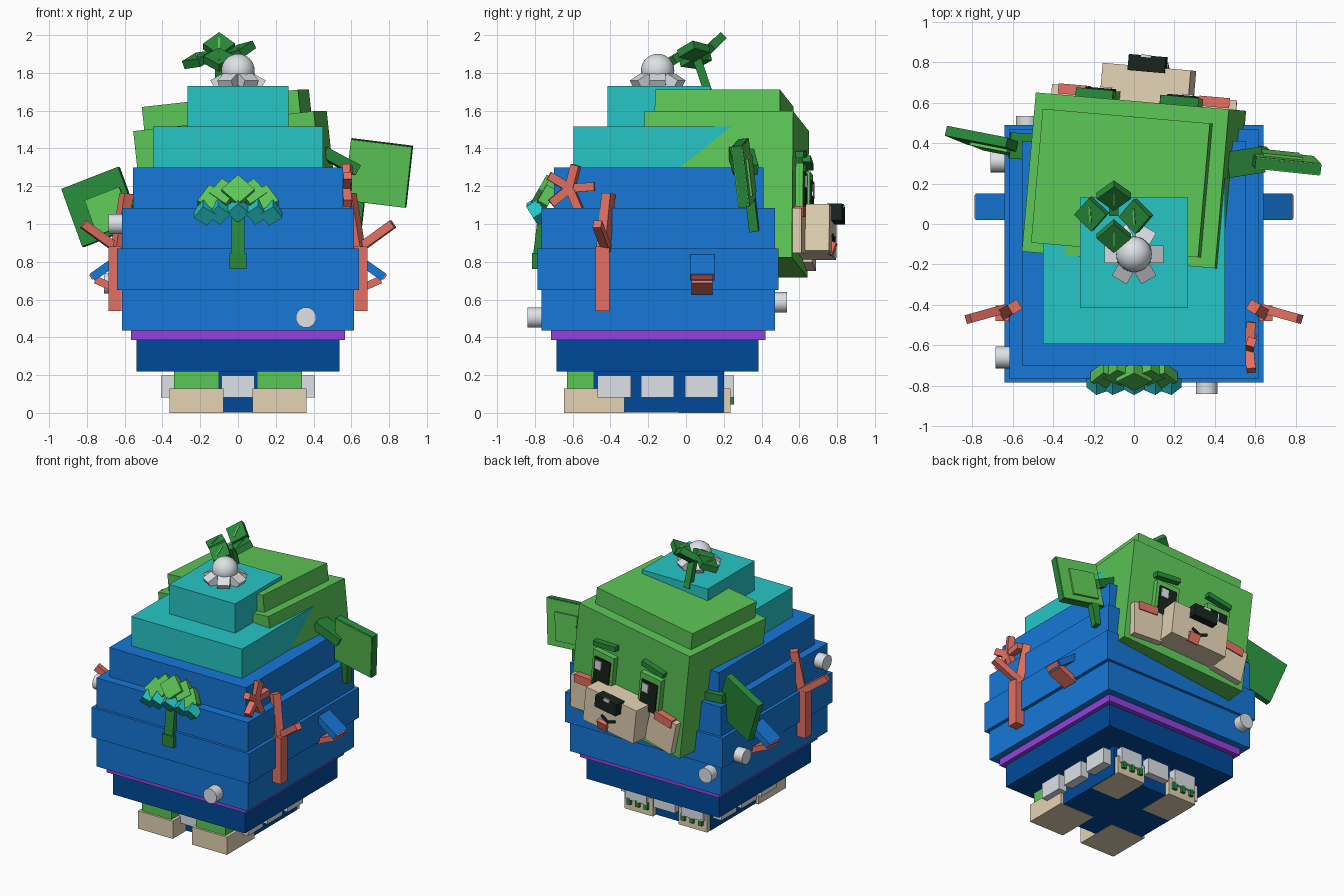
import bpy, math
from mathutils import Matrix, Vector, Euler

if "Cube" in bpy.data.objects:
    bpy.data.objects.remove(bpy.data.objects["Cube"])

R = math.radians


def srgb(r, g, b):
    f = lambda c: (c / 255 / 12.92) if c < 11 else ((c / 255 + 0.055) / 1.055) ** 2.4
    return (f(r), f(g), f(b), 1)


MATS = {}
for name, rgb in {
    "leaf_green": (92, 198, 86), "dark_green": (40, 138, 58), "teal": (38, 198, 198),
    "blue": (22, 120, 216), "navy": (0, 74, 154), "purple": (148, 66, 224),
    "coral": (228, 112, 98), "sand": (228, 211, 180), "pale_grey": (226, 231, 236),
    "black": (24, 36, 28)}.items():
    MATS[name] = bpy.data.materials.new(name)
    MATS[name].diffuse_color = srgb(*rgb)


def finish(name, mat, matrix):
    ob = bpy.context.object
    ob.name = name
    ob.matrix_world = matrix
    ob.data.materials.append(MATS[mat])
    return ob


def turn(c, rot):
    return Matrix.Translation(c) @ Euler([R(a) for a in rot]).to_matrix().to_4x4()


def box(name, mat, c, s, rot=(0, 0, 0), frame=Matrix()):
    """Box of size s at c, turned by rot degrees, inside a parent frame."""
    bpy.ops.mesh.primitive_cube_add(size=1)
    return finish(name, mat, frame @ turn(c, rot) @ Matrix.Diagonal((*s, 1)))


def span(name, mat, x, y, z):
    """Box from coordinate ranges."""
    return box(name, mat, [sum(r) / 2 for r in (x, y, z)], [r[1] - r[0] for r in (x, y, z)])


def bar(name, mat, a, b, w, d):
    """Square bar from point a to b."""
    a, b = Vector(a), Vector(b)
    v = b - a
    bpy.ops.mesh.primitive_cube_add(size=1)
    m = Matrix.Translation((a + b) / 2) @ v.to_track_quat('Z', 'Y').to_matrix().to_4x4()
    return finish(name, mat, m @ Matrix.Diagonal((w, d, v.length, 1)))


def barnacle(c, rot):
    bpy.ops.mesh.primitive_cylinder_add(vertices=24, radius=0.054, depth=0.08)
    finish("barnacle", "pale_grey", turn(c, rot))
    bpy.ops.object.shade_smooth_by_angle()


# Stepped shell: half width, y range, z range
for name, mat, hx, y0, y1, z0, z1 in (
        ("shell_base", "navy", 0.537, -0.685, 0.385, 0.22, 0.385),
        ("shell_band", "purple", 0.567, -0.715, 0.42, 0.385, 0.435),
        ("shell_step_1", "blue", 0.615, -0.765, 0.47, 0.435, 0.65),
        ("shell_step_2", "blue", 0.64, -0.785, 0.49, 0.65, 0.87),
        ("shell_step_3", "blue", 0.615, -0.765, 0.47, 0.87, 1.085),
        ("shell_step_4", "blue", 0.555, -0.70, 0.41, 1.085, 1.30),
        ("shell_step_5", "teal", 0.45, -0.595, 0.31, 1.30, 1.515),
        ("shell_step_6", "teal", 0.268, -0.415, 0.13, 1.515, 1.73)):
    span(name, mat, (-hx, hx), (y0, y1), (z0, z1))

# Underside, legs, feet and claws
span("belly", "navy", (-0.34, 0.34), (-0.49, 0.20), (0.002, 0.22))
for s in (-1, 1):
    cx = 0.22 * s
    span("front_leg", "leaf_green", (cx - 0.12, cx + 0.12), (-0.63, -0.48), (0.1, 0.23))
    span("front_foot", "sand", (cx - 0.142, cx + 0.142), (-0.645, -0.325), (0, 0.13))
    span("back_foot", "sand", (cx - 0.115, cx + 0.115), (-0.04, 0.235), (0, 0.13))
    for k in (-1, 0, 1):
        box("claw", "dark_green", (cx + 0.07 * k, 0.24, 0.07), (0.03, 0.03, 0.05))
    for y in (-0.38, -0.152, 0.082):
        box("skirt_plate", "pale_grey", (0.37 * s, y, 0.14), (0.075, 0.175, 0.115))
box("skirt_plate", "pale_grey", (0, -0.52, 0.14), (0.175, 0.075, 0.115))
for x in (-0.23, 0, 0.23):
    box("skirt_plate", "pale_grey", (x, 0.22, 0.14), (0.175, 0.07, 0.115))

# Head, turned and tilted on the shell
H = Matrix.Translation((0, 0.212, 1.157)) @ Euler((0, R(-6.3), R(-5))).to_matrix().to_4x4()


def hbox(name, mat, c, s, rot=(0, 0, 0)):
    return box(name, mat, c, s, rot, H)


hbox("head", "leaf_green", (0, 0, 0), (0.965, 0.79, 0.78))
hbox("head_cap", "leaf_green", (-0.01, -0.015, 0.45), (0.835, 0.665, 0.125))
hbox("snout", "sand", (0.005, 0.475, -0.2), (0.44, 0.19, 0.25))
hbox("nose", "black", (0.005, 0.585, -0.105), (0.185, 0.08, 0.09))
hbox("nose_shine", "pale_grey", (0.0, 0.622, -0.065), (0.05, 0.012, 0.02))
hbox("tongue", "coral", (0.05, 0.57, -0.295), (0.08, 0.03, 0.07), (-20, 0, 0))
for s in (-1, 1):
    hbox("eye_frame", "leaf_green", (0.205 * s, 0.41, 0), (0.18, 0.05, 0.27))
    hbox("eye", "black", (0.205 * s, 0.43, -0.015), (0.135, 0.03, 0.215))
    hbox("eye_shine", "pale_grey", (0.205 * s + 0.03, 0.446, 0.04), (0.055, 0.012, 0.065))
    hbox("brow", "dark_green", (0.21 * s, 0.415, 0.19), (0.19, 0.045, 0.035), (0, 8 * s, 0))
    hbox("cheek", "sand", (0.335 * s, 0.405, -0.23), (0.23, 0.075, 0.24), (0, 6 * s, 0))
    hbox("blush", "coral", (0.35 * s, 0.425, -0.13), (0.15, 0.05, 0.06), (0, 6 * s, 0))
    hbox("mouth", "black", (0.01 + 0.028 * s, 0.573, -0.24), (0.07, 0.014, 0.018), (0, -25 * s, 0))

# Ears: dark core slab with lighter panels, joined by a stalk
for s, c, rot, root in ((1, (0.745, 0.305, 1.27), (6, 7, -6), (0.45, 0.29, 1.38)),
                        (-1, (-0.725, 0.41, 1.09), (-4, -21, -11), (-0.47, 0.38, 1.12))):
    F = turn(c, rot)
    box("ear", "dark_green", (0, 0, 0), (0.328, 0.05, 0.328), frame=F)
    if s > 0:
        box("ear_panel", "leaf_green", (0, 0, 0), (0.322, 0.06, 0.322), frame=F)
        box("ear_inner", "leaf_green", (-0.02, 0.02, -0.02), (0.2, 0.045, 0.2), frame=F)
    else:
        box("ear_inner", "leaf_green", (0.035, -0.02, -0.04), (0.2, 0.04, 0.2), frame=F)
    bar("ear_stalk", "dark_green", root, F @ Vector((-0.12 * s, 0, 0)), 0.13, 0.06)
    box("ear_lobe", "dark_green", (-0.09 * s, 0.01, -0.24), (0.06, 0.05, 0.17), frame=F)

# Pearl with a ring of petals on top
bpy.ops.mesh.primitive_uv_sphere_add(segments=32, ring_count=16, radius=0.088)
finish("pearl", "pale_grey", Matrix.Translation((0, -0.15, 1.813)))
bpy.ops.object.shade_smooth()
for k in range(6):
    F = Matrix.Translation((0, -0.15, 1.755)) @ Matrix.Rotation(R(60 * k), 4, 'Z')
    box("petal", "pale_grey", (0.1, 0, 0), (0.075, 0.085, 0.055), (0, 30, 0), F)

# Sprout
bar("sprout_stem", "dark_green", (-0.1, 0.12, 1.69), (-0.1, 0.06, 1.87), 0.045, 0.045)
for c, tilt in (((-0.21, 0.05, 1.87), (12, -20, 0)), ((-0.1, 0.14, 1.94), (45, 0, 0)),
                ((0.01, 0.04, 1.915), (10, -25, 0)), ((-0.1, -0.06, 1.87), (32, 0, 0))):
    F = turn(c, tilt)
    box("sprout_leaf", "dark_green", (0, 0, 0), (0.12, 0.12, 0.045), (0, 0, 45), F)
    box("leaf_vein", "leaf_green", (0, 0, 0.024), (0.01, 0.08, 0.006), frame=F)

# Leafy sea plant on the front: green diamonds lean back, teal ones lean out
bar("plant_stem", "dark_green", (0, -0.79, 0.83), (0, -0.76, 1.08), 0.07, 0.04)
box("plant_root", "dark_green", (0, -0.79, 0.805), (0.09, 0.05, 0.085))
for x, y, z, size in ((0, -0.755, 1.17, 0.125), (0.075, -0.735, 1.16, 0.11), (0.135, -0.75, 1.125, 0.115)):
    for s in ((-1, 1) if x else (1,)):
        F = turn((x * s, y, z), (-30, 0, 0))
        box("plant_leaf", "leaf_green", (0, 0, 0), (size, 0.06, size), (0, 45 + 90 * x * s, 0), F)
for x, z in ((0, 1.075), (0.1, 1.065), (0.175, 1.06)):
    for s in ((-1, 1) if x else (1,)):
        F = turn((x * s, -0.785, z), (32, 0, 0))
        box("plant_underleaf", "teal", (0, 0, 0), (0.085, 0.07, 0.085), (0, 45 + 60 * x * s, 0), F)

# Coral branches and beaked shells on both sides
for s in (-1, 1):
    bar("coral_trunk", "coral", (0.652 * s, -0.442, 0.54), (0.652 * s, -0.442, 0.88), 0.068, 0.075)
    bar("coral_top", "coral", (0.64 * s, -0.44, 0.85), (0.59 * s, -0.41, 1.16), 0.055, 0.055)
    bar("coral_twig", "coral", (0.64 * s, -0.42, 0.87), (0.82 * s, -0.47, 1.0), 0.045, 0.045)
    for name, mat, x0, z0, x1, z1, thick, wide in (
            ("beak_upper", "blue", 0.62, 0.825, 0.772, 0.718, 0.045, 0.13),
            ("beak_lip", "coral", 0.755, 0.735, 0.78, 0.717, 0.03, 0.115),
            ("beak_lower", "coral", 0.62, 0.645, 0.755, 0.705, 0.04, 0.112)):
        a, b = Vector((x0 * s, 0.085, z0)), Vector((x1 * s, 0.085, z1))
        v = b - a
        box(name, mat, (a + b) / 2, (v.length, wide, thick), (0, -math.degrees(math.atan2(v.z, v.x)), 0))

# Starfish on the right side
star = Vector((0.57, -0.615, 1.19))
for k in range(5):
    a = R(72 * k + 4)
    bar("starfish_arm", "coral", star, star + Vector((0.01, 0.13 * math.cos(a), 0.125 * math.sin(a))), 0.045, 0.045)

# Barnacles
barnacle((0.36, -0.80, 0.505), (90, 0, 0))
barnacle((-0.53, 0.495, 0.585), (90, 0, 0))
barnacle((-0.645, -0.66, 1.0), (0, 90, 0))
barnacle((-0.67, 0.31, 0.685), (0, 90, 0))

for m in bpy.data.materials:
    if m.users and not m.is_grease_pencil:
        m.use_nodes = True
        m.node_tree.nodes["Principled BSDF"].inputs["Base Color"].default_value = m.diffuse_color
